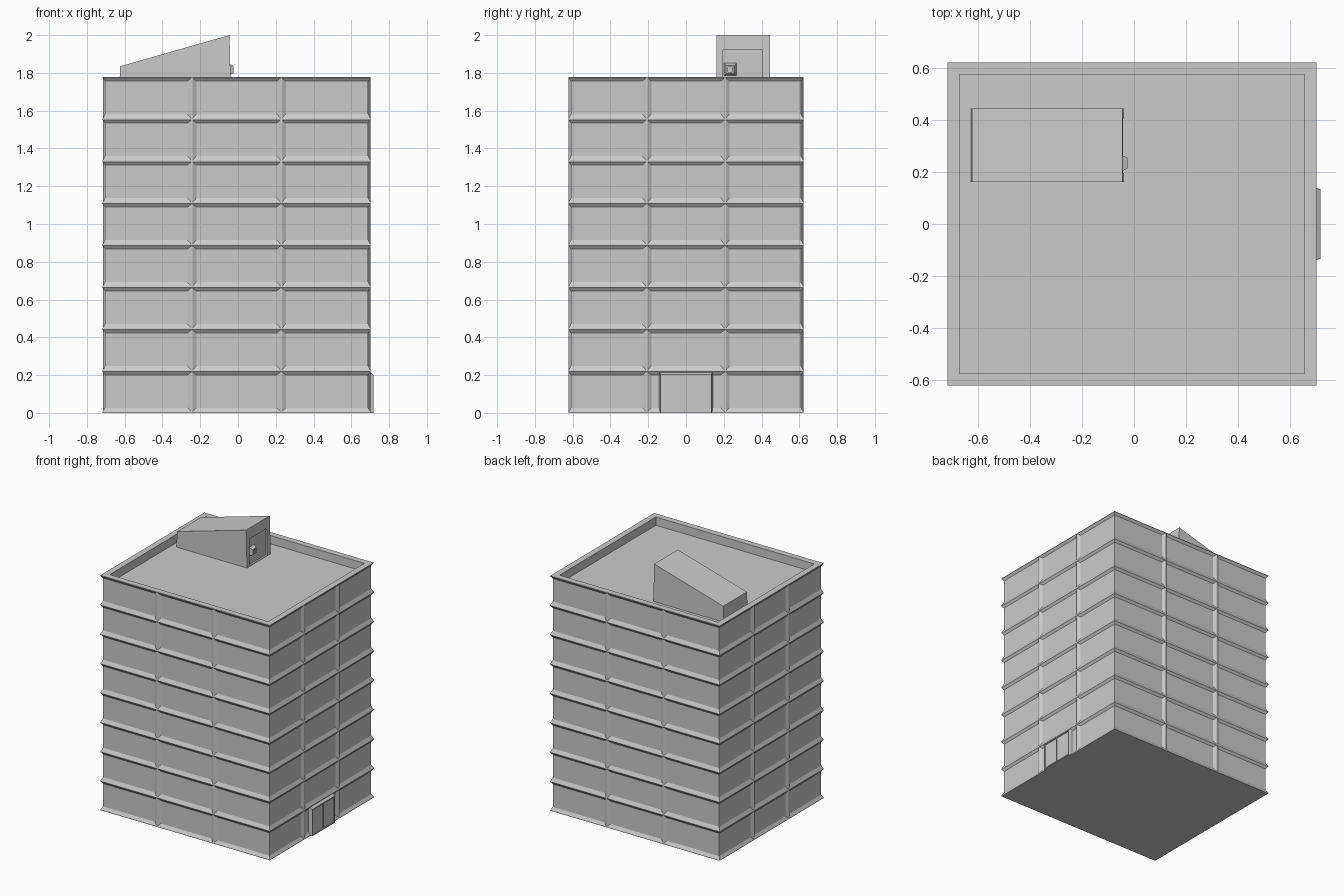
import bpy, bmesh

if "Cube" in bpy.data.objects:
    bpy.data.objects.remove(bpy.data.objects["Cube"])

X0, X1, Y0, Y1, H = -0.717, 0.702, -0.622, 0.622, 1.778
CX = (X0 + X1) / 2
FLOORS, D = 8, 0.013          # storeys, depth of the recessed wall panels
FH = H / FLOORS


def finish(name, bm):
    bmesh.ops.recalc_face_normals(bm, faces=bm.faces)
    me = bpy.data.meshes.new(name)
    bm.to_mesh(me)
    bm.free()
    ob = bpy.data.objects.new(name, me)
    bpy.context.collection.objects.link(ob)
    return ob


def loft(name, rings):
    """Skin a stack of equal-length rings and cap both ends."""
    bm = bmesh.new()
    vs = [[bm.verts.new(p) for p in r] for r in rings]
    for a, b in zip(vs, vs[1:]):
        for i in range(len(a)):
            j = (i + 1) % len(a)
            bm.faces.new((a[i], a[j], b[j], b[i]))
    bm.faces.new(vs[0])
    bm.faces.new(vs[-1])
    return finish(name, bm)


def rect_z(z, inset):
    a, b, c, d = X0 + inset, X1 - inset, Y0 + inset, Y1 - inset
    return [(a, c, z), (b, c, z), (b, d, z), (a, d, z)]


def rect_x(x, y0, y1, z0, z1):
    return [(x, y0, z0), (x, y1, z0), (x, y1, z1), (x, y0, z1)]


# Tower: recessed storeys between projecting ridges, parapet and sunken roof
rings = [rect_z(0, 0), rect_z(0.006, 0)]
for f in range(FLOORS):
    rings += [rect_z(f * FH + 0.027, D), rect_z((f + 1) * FH - 0.022, D),
              rect_z((f + 1) * FH - 0.004, 0), rect_z((f + 1) * FH + 0.002, 0)]
rings[-1] = rect_z(H, 0)
rings += [rect_z(H, 0.046), rect_z(1.715, 0.046)]
loft("tower", rings)

# Vertical ribs dividing every face into three bays
W, P = 0.024, 0.004           # half widths at wall and at crest
prof = [(-W, D + 0.004), (-W, D), (-P, 0.001), (P, 0.001), (W, D), (W, D + 0.004)]
for s in (-1, 1):
    xr, yr = CX + s * (X1 - X0) / 6, s * (Y1 - Y0) / 6
    zs = (0.003, H - 0.003)
    loft("front_rib", [[(xr + u, Y0 + d, z) for u, d in prof] for z in zs])
    loft("back_rib", [[(xr + u, Y1 - d, z) for u, d in prof] for z in zs])
    loft("left_rib", [[(X0 + d, yr + u, z) for u, d in prof] for z in zs])
    # right ribs
    loft("right_rib", [[(X1 - d, yr + u, z) for u, d in prof] for z in zs])


def framed_block(name, base, top, holes_y, hole_z, depth):
    """Chamfered block facing +x with rectangular recesses cut into it."""
    ob = loft(name, [rect_x(*base), rect_x(*top)])
    for y0, y1 in holes_y:
        cut = loft(name + "_cutter", [rect_x(top[0] - depth, y0, y1, *hole_z),
                                      rect_x(top[0] + 0.05, y0, y1, *hole_z)])
        cut.hide_render = True
        cut.hide_viewport = False
        mod = ob.modifiers.new("recess", 'BOOLEAN')
        mod.object = cut
        mod.operation = 'DIFFERENCE'
        mod.solver = 'EXACT'
        bpy.context.view_layer.objects.active = ob
        bpy.ops.object.modifier_apply(modifier=mod.name)
        bpy.data.objects.remove(cut)
    return ob


# Double entrance door in its chamfered surround
framed_block("entrance", (X1 - D - 0.004, -0.143, 0.143, 0, 0.223),
             (0.717, -0.134, 0.134, 0, 0.203),
             [(-0.127, -0.003), (0.003, 0.127)], (0.008, 0.195), 0.006)

# Stair house with a sloping roof
house = loft("stair_house", [
    [(-0.63, y, 1.71), (-0.038, y, 1.71), (-0.045, y, 2.0), (-0.623, y, 1.835)]
    for y in (0.162, 0.445)])
door = loft("stair_door_cutter", [rect_x(-0.052, 0.197, 0.405, 1.718, 1.92),
                                  rect_x(0.05, 0.197, 0.405, 1.718, 1.92)])
mod = house.modifiers.new("door_recess", 'BOOLEAN')
mod.object = door
mod.solver = 'EXACT'
bpy.context.view_layer.objects.active = house
bpy.ops.object.modifier_apply(modifier=mod.name)
bpy.data.objects.remove(door)

# Door handle
framed_block("door_handle", (-0.054, 0.2, 0.268, 1.785, 1.852),
             (-0.025, 0.213, 0.255, 1.798, 1.839),
             [(0.222, 0.247)], (1.806, 1.831), 0.008)
